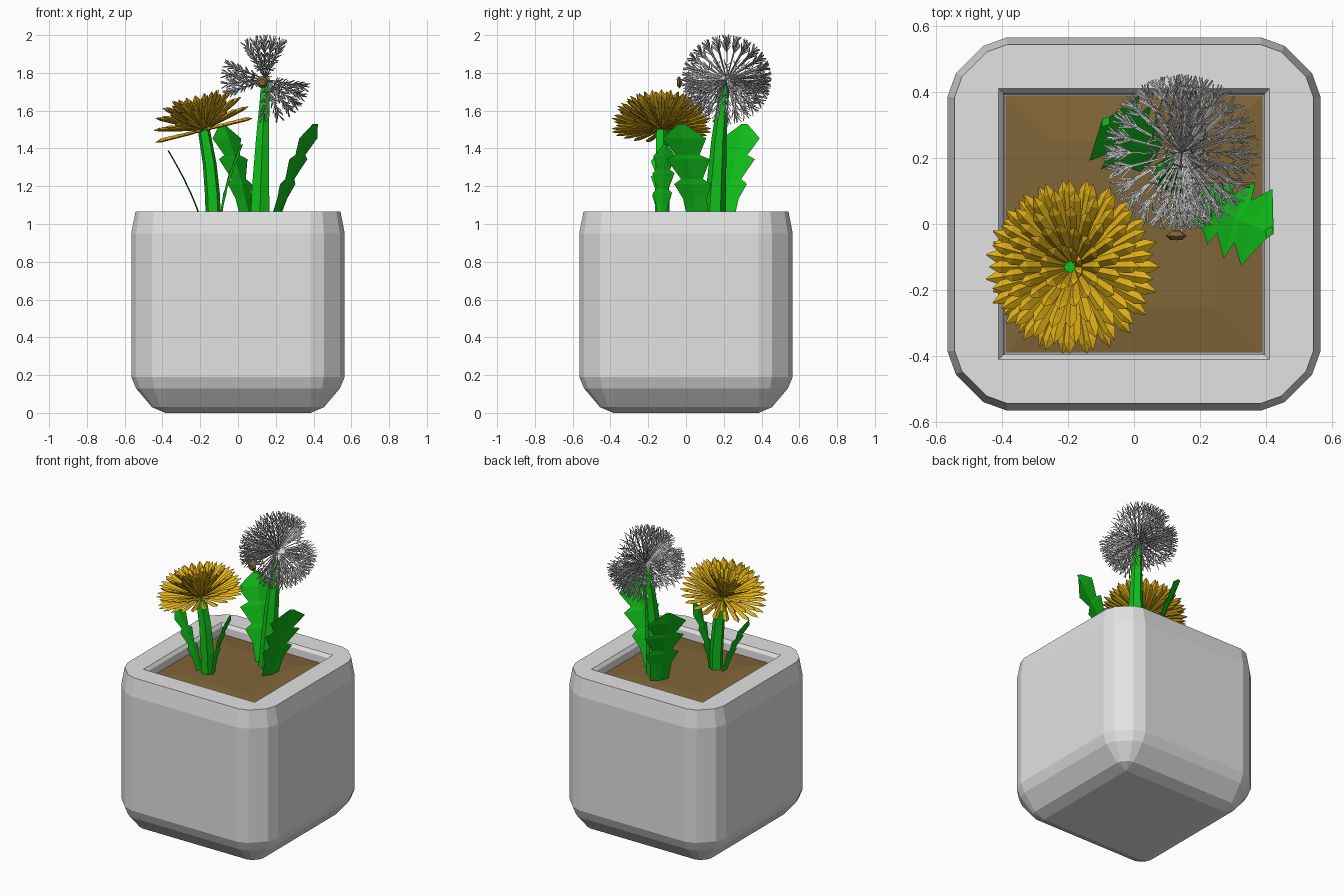
import bpy, bmesh, math, random
from mathutils import Vector

if "Cube" in bpy.data.objects:
    bpy.data.objects.remove(bpy.data.objects["Cube"])

random.seed(4)


def material(name, rgb):
    m = bpy.data.materials.new(name)
    m.diffuse_color = (*rgb, 1)
    m.use_nodes = True
    m.node_tree.nodes["Principled BSDF"].inputs["Base Color"].default_value = m.diffuse_color
    return m


GREY = material("pale_grey", (0.76, 0.76, 0.76))
FLUFF = material("fluff_grey", (0.68, 0.68, 0.68))
SOIL = material("soil_brown", (0.22, 0.13, 0.04))
GREEN = material("leaf_green", (0.005, 0.52, 0.01))
YELLOW = material("petal_yellow", (0.74, 0.43, 0.008))


def finish(bm, name, mat):
    bmesh.ops.remove_doubles(bm, verts=bm.verts[:], dist=0.0003)
    bmesh.ops.recalc_face_normals(bm, faces=bm.faces[:])
    me = bpy.data.meshes.new(name)
    bm.to_mesh(me)
    bm.free()
    me.materials.append(mat)
    ob = bpy.data.objects.new(name, me)
    bpy.context.collection.objects.link(ob)
    return ob


def loft(bm, rings):
    """Skin a row of equal-length rings and cap both ends."""
    vs = [[bm.verts.new(p) for p in ring] for ring in rings]
    n = len(vs[0])
    for a, b in zip(vs, vs[1:]):
        for i in range(n):
            j = (i + 1) % n
            bm.faces.new((a[i], a[j], b[j], b[i]))
    bm.faces.new(vs[0][::-1])
    bm.faces.new(vs[-1])


def frame(d):
    d = d.normalized()
    u = d.cross(Vector((0, 0, 1)) if abs(d.z) < 0.9 else Vector((1, 0, 0))).normalized()
    return u, d.cross(u)


def tube(bm, pts, radii, sides):
    pts = [Vector(p) for p in pts]
    u, v = frame(pts[-1] - pts[0])
    ang = [2 * math.pi * i / sides for i in range(sides)]
    loft(bm, [[p + r * (u * math.cos(a) + v * math.sin(a)) for a in ang]
              for p, r in zip(pts, radii)])


def rounded_square(core, r, z):
    corner = [(0, 1), (0.39, 0.86), (0.86, 0.39), (1, 0)]
    pts = []
    for k in range(4):
        c, s = [(1, 0), (0, -1), (-1, 0), (0, 1)][k]
        for a, b in corner:
            x, y = core + r * a, core + r * b
            pts.append((x * c - y * s, x * s + y * c, z))
    return pts


# Planter: bevelled outside, rim, then inner wall down to a floor
bm = bmesh.new()
loft(bm, [rounded_square(*p) for p in [
    (0.385, 0, 0), (0.385, 0.07, 0.03), (0.385, 0.155, 0.13), (0.385, 0.18, 0.19),
    (0.385, 0.18, 0.95), (0.385, 0.158, 1.065), (0.41, 0, 1.065),
    (0.395, 0, 1.045), (0.39, 0, 0.95)]])
finish(bm, "planter", GREY)

# Soil: low mound
bm = bmesh.new()
loft(bm, [[(h * x, h * y, z) for x, y in ((-1, -1), (1, -1), (1, 1), (-1, 1))]
          for h, z in ((0.389, 0.96), (0.389, 1.0), (0.25, 1.015))])
finish(bm, "soil", SOIL)

# Stems
bm = bmesh.new()
tube(bm, [(-0.13, -0.13, 0.98), (-0.135, -0.13, 1.15), (-0.15, -0.13, 1.32), (-0.19, -0.13, 1.55)],
     [0.042, 0.042, 0.038, 0.032], 5)
finish(bm, "blossom_stem", GREEN)
bm = bmesh.new()
tube(bm, [(0.115, 0.15, 0.98), (0.12, 0.16, 1.2), (0.13, 0.175, 1.45), (0.145, 0.205, 1.74)],
     [0.06, 0.052, 0.04, 0.025], 6)
finish(bm, "seed_head_stem", GREEN)


def leaf(name, base, tip, top, width, thick, bend):
    """Toothed blade: zigzag half widths along a bent centre line."""
    b, t = Vector((*base, 0.98)), Vector((*tip, top))
    lean = Vector((t.x - b.x, t.y - b.y, 0)).normalized()
    side = Vector((-lean.y, lean.x, 0))
    bm = bmesh.new()
    rings = []
    for f, w in [(0, .45), (.28, .55), (.42, .85), (.47, .5), (.66, 1), (.7, .55), (.86, 1), (1, .15)]:
        p = b.lerp(t, f) - lean * bend * math.sin(math.pi * f)
        h, k = side * w * width, lean * thick
        rings.append([p - h, p - k, p + h, p + k])
    loft(bm, rings)
    finish(bm, name, GREEN)


leaf("seed_leaf_right", (0.18, 0.07), (0.41, -0.025), 1.53, 0.125, 0.014, 0.015)
leaf("seed_leaf_back", (0.06, 0.20), (-0.085, 0.31), 1.53, 0.125, 0.014, 0.015)
leaf("blossom_leaf_left", (-0.18, -0.13), (-0.37, -0.125), 1.39, 0.06, 0.004, 0.015)
leaf("blossom_leaf_right", (-0.10, -0.13), (0.02, -0.11), 1.42, 0.06, 0.006, 0.02)

# Blossom: tiers of keeled petals around a tilted axis
bm = bmesh.new()
centre = Vector((-0.18, -0.13, 1.495))
axis = Vector((-0.25, 0, 1)).normalized()
ex = Vector((1, 0, 0.25)).normalized()
ey = axis.cross(ex)
for tier, (elev, length, count) in enumerate([(0, .265, 22), (14, .27, 22), (28, .265, 22),
                                              (42, .25, 20), (56, .23, 16), (69, .19, 10)]):
    e = math.radians(elev)
    for i in range(count):
        a = 2 * math.pi * (i + 0.5 * (tier % 2)) / count
        out = ex * math.cos(a) + ey * math.sin(a)
        d = out * math.cos(e) + axis * math.sin(e)
        side = axis.cross(out)
        up = d.cross(side)
        rings = []
        for f, w in [(0.12, .005), (0.6, .016), (0.88, .019), (1, .002)]:
            p = centre + d * length * f
            rings.append([p - side * w, p - up * w * .35, p + side * w, p + up * w * .75])
        loft(bm, rings)
finish(bm, "blossom_petals", YELLOW)

# Seed head: spokes on fanned rings, each ending in a forked tuft
bm = bmesh.new()
hub = Vector((0.145, 0.215, 1.765))
fans = [66, 79, 92, 105, 118, 158, 172, 186, 200, 268, 290, 308, 322, 336, 350]
for k, psi in enumerate(fans):
    p = math.radians(psi)
    for i in range(13):
        th = math.radians(6 + 14 * i)
        d = Vector((math.sin(th) * math.cos(p), math.cos(th), math.sin(th) * math.sin(p)))
        if i in (0, 12) and k % 4:
            continue
        tube(bm, [hub + d * 0.01, hub + d * 0.2], [0.003, 0.0038], 3)
        u, v = frame(d)
        for j in range(6):
            a = 2 * math.pi * j / 6 + random.random()
            s = u * math.cos(a) + v * math.sin(a)
            start = 0.165 + 0.03 * (j % 2)
            tube(bm, [hub + d * start, hub + d * (start + 0.042) + s * 0.024],
                 [0.003, 0.0025], 3)
finish(bm, "seed_head_fluff", FLUFF)

# Brown seed at the front of the head
bm = bmesh.new()
tube(bm, [(0.128, -0.048, 1.75), (0.128, -0.035, 1.75), (0.128, -0.02, 1.752)],
     [0.018, 0.032, 0.012], 8)
finish(bm, "seed", SOIL)
